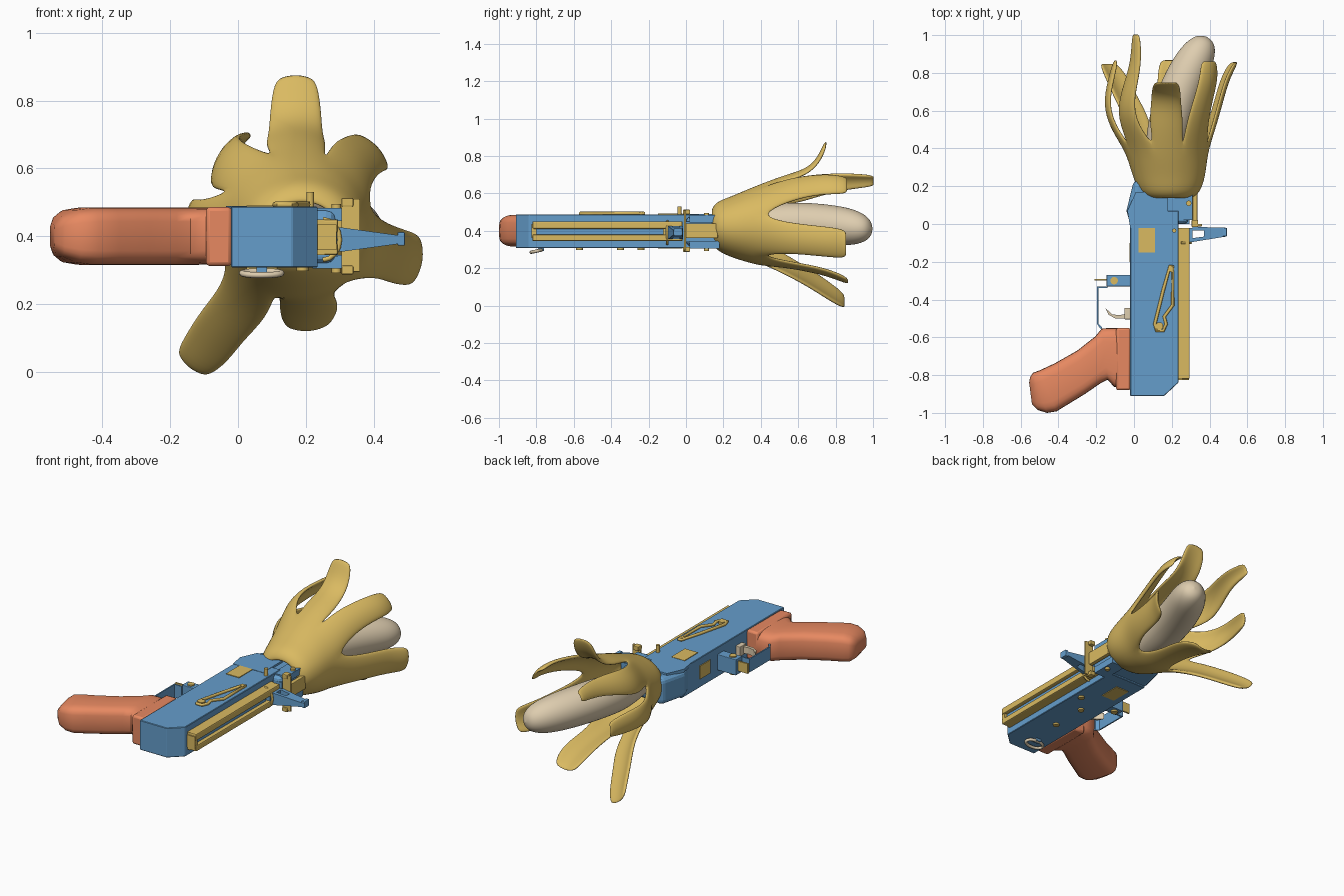
import bpy, bmesh, math
from mathutils import Vector

if "Cube" in bpy.data.objects:
    bpy.data.objects.remove(bpy.data.objects["Cube"])


def material(name, rgb):
    m = bpy.data.materials.new(name)
    m.diffuse_color = (*rgb, 1)
    m.use_nodes = True
    m.node_tree.nodes["Principled BSDF"].inputs["Base Color"].default_value = m.diffuse_color
    return m


BLUE = material("blue", (0.13, 0.34, 0.60))
GOLD = material("banana gold", (0.70, 0.49, 0.12))
ORANGE = material("orange", (0.80, 0.25, 0.12))
CREAM = material("cream", (0.73, 0.61, 0.43))


def finish(name, bm, mat, bevel=0, seg=2):
    bmesh.ops.recalc_face_normals(bm, faces=bm.faces[:])
    me = bpy.data.meshes.new(name)
    bm.to_mesh(me)
    bm.free()
    ob = bpy.data.objects.new(name, me)
    bpy.context.collection.objects.link(ob)
    me.materials.append(mat)
    if bevel:
        b = ob.modifiers.new("bevel", 'BEVEL')
        b.width, b.segments, b.limit_method = bevel, seg, 'ANGLE'
    return ob


def smooth(ob, angle=35):
    bpy.ops.object.select_all(action='DESELECT')
    ob.select_set(True)
    bpy.context.view_layer.objects.active = ob
    bpy.ops.object.shade_smooth_by_angle(angle=math.radians(angle))


def prism(name, pts, z0, z1, mat, bevel=0, seg=2):
    bm = bmesh.new()
    lo = [bm.verts.new((x, y, z0)) for x, y in pts]
    hi = [bm.verts.new((x, y, z1)) for x, y in pts]
    bm.faces.new(lo)
    bm.faces.new(hi)
    for i in range(len(pts)):
        j = (i + 1) % len(pts)
        bm.faces.new((lo[i], lo[j], hi[j], hi[i]))
    return finish(name, bm, mat, bevel, seg)


def box(name, x0, x1, y0, y1, z0, z1, mat, bevel=0):
    return prism(name, [(x0, y0), (x1, y0), (x1, y1), (x0, y1)], z0, z1, mat, bevel)


def disc(name, x, y, z0, z1, r, mat):
    pts = [(x + r * math.cos(i * math.tau / 16), y + r * math.sin(i * math.tau / 16)) for i in range(16)]
    smooth(prism(name, pts, z0, z1, mat))


def tube(name, pts, r, mat, cyclic=False, res=2, caps=True):
    """Round tube; points are (x, y, z) or (x, y, z, radius factor)."""
    cu = bpy.data.curves.new(name, 'CURVE')
    cu.dimensions, cu.bevel_depth, cu.bevel_resolution, cu.use_fill_caps = '3D', r, res, caps
    sp = cu.splines.new('POLY')
    sp.points.add(len(pts) - 1)
    sp.use_cyclic_u = cyclic
    for p, q in zip(sp.points, pts):
        p.co = (*q[:3], 1)
        p.radius = q[3] if len(q) > 3 else 1
    ob = bpy.data.objects.new(name, cu)
    bpy.context.collection.objects.link(ob)
    bpy.ops.object.select_all(action='DESELECT')
    ob.select_set(True)
    bpy.context.view_layer.objects.active = ob
    bpy.ops.object.convert(target='MESH')
    ob = bpy.context.view_layer.objects.active
    ob.data.materials.clear()
    ob.data.materials.append(mat)
    smooth(ob, 50)
    return ob


# receiver body with cut rear corner
prism("receiver", [(-.02, -.91), (.16, -.91), (.235, -.84), (.235, .07), (-.02, .07)], .308, .487, BLUE, .003, 1)
# flared barrel block that enters the peel
prism("barrel_block", [(-.02, .0), (-.04, .07), (.0, .235), (.29, .2), (.29, .0)], .318, .478, BLUE, .03, 3)
prism("top_cover", [(-.02, -.02), (-.035, .07), (.01, .17), (.18, .17), (.18, -.02)], .47, .489, BLUE)

# side blocks next to the barrel
for z0, z1 in ((.305, .345), (.445, .483)):
    box("barrel_side_rail", .22, .31, .02, .18, z0, z1, BLUE)
box("barrel_side_core", .22, .295, .0, .17, .34, .45, BLUE)
for z in (.30, .487):
    disc("barrel_pin", .29, .11, z - .008, z + .008, .014, GOLD)

# gold slide rail with blue groove on the right side
box("slide_base", .23, .255, -.82, -.02, .345, .45, GOLD)
for z0, z1 in ((.345, .38), (.41, .45)):
    box("slide_ridge", .245, .295, -.82, -.02, z0, z1, GOLD, .006)
box("slide_groove", .25, .272, -.80, -.12, .378, .412, BLUE)
box("slide_stop", .25, .292, -.11, -.03, .37, .42, BLUE)
box("slide_end", .23, .29, -.825, -.80, .36, .435, GOLD)

# sight bracket
box("clamp_plate", .305, .36, -.012, .0, .295, .51, GOLD, .003)
box("clamp_post", .31, .335, .0, .17, .36, .44, GOLD, .004)
for z in (.30, .50):
    box("clamp_foot", .305, .34, -.016, .022, z - .013, z + .013, GOLD, .004)
disc("sight_pin", .213, -.035, .48, .53, .011, GOLD)

# charging handle, tapering toward its tip
for n, pts in (("handle_base", [(.28, -.095), (.31, -.095), (.31, -.02), (.28, -.02)]),
               ("handle_rear_arm", [(.31, -.095), (.49, -.066), (.49, -.05), (.31, -.075)]),
               ("handle_front_arm", [(.31, -.035), (.49, -.035), (.49, -.02), (.31, -.015)]),
               ("handle_web", [(.37, -.083), (.47, -.066), (.47, -.022), (.37, -.02)])):
    arm = prism(n, pts, .355, .425, BLUE)
    for v in arm.data.vertices:
        v.co.z = .39 + (v.co.z - .39) * (1 - .7 * max(0, v.co.x - .31) / .18)
box("handle_tip", .47, .492, -.066, -.02, .372, .412, BLUE, .004)
tube("handle_loop", [(.25 + .05 * math.cos(a), -.1, .39 + .06 * math.sin(a))
                     for a in [math.pi * (i / 8 - .5) for i in range(9)]], .007, GOLD)

# inset plates on top, bottom and left side
box("top_plate", .025, .112, -.15, -.02, .48, .491, GOLD)
box("bottom_plate", .025, .112, -.15, -.02, .304, .315, GOLD)
box("left_plate", -.025, .0, -.2, -.1, .36, .44, GOLD)

# safety lever on the top face
tube("safety_lever", [(.19, -.225, .493), (.155, -.35, .493), (.11, -.53, .493), (.12, -.565, .493),
                      (.155, -.565, .493), (.17, -.53, .493), (.16, -.49, .493), (.205, -.43, .493),
                      (.205, -.225, .493)], .009, GOLD, True)
disc("lever_pivot", .135, -.54, .48, .503, .02, GOLD)
disc("lever_end", .198, -.24, .48, .503, .014, GOLD)
for x, y in ((.1, -.35), (.1, -.57), (.19, -.24)):
    disc("bottom_pin", x, y, .298, .315, .018, GOLD)

# sling ring under the rear
tube("sling_ring", [(.07 + .058 * math.cos(a), -.80 + .028 * math.sin(a), .291 + .006 * math.sin(a))
                    for a in [i * math.tau / 24 for i in range(24)]], .009, CREAM, True)
box("sling_mount", .055, .085, -.79, -.76, .292, .31, BLUE)

# pistol grip: rounded sections (front x, y, rear x, y, half thickness)
SECTIONS = [(-.06, -.55, -.06, -.872, .084), (-.11, -.55, -.105, -.862, .084), (-.17, -.553, -.14, -.825, .085),
            (-.205, -.595, -.18, -.845, .085), (-.30, -.67, -.26, -.90, .085), (-.42, -.738, -.35, -.955, .085),
            (-.50, -.775, -.41, -.992, .085), (-.535, -.788, -.46, -1.0, .078), (-.55, -.81, -.51, -.985, .06),
            (-.555, -.84, -.54, -.955, .035)]
bm = bmesh.new()
rings = []
for fx, fy, rx, ry, hz in SECTIONS:
    ring = []
    for i in range(24):
        c, s = math.cos(i * math.tau / 24), math.sin(i * math.tau / 24)
        u, w = (math.copysign(abs(q) ** .5, q) for q in (c, s))
        ring.append(bm.verts.new(((fx + rx) / 2 + (fx - rx) / 2 * u, (fy + ry) / 2 + (fy - ry) / 2 * u, .4 + hz * w)))
    rings.append(ring)
for lo, hi in zip(rings, rings[1:]):
    for i in range(24):
        bm.faces.new((lo[i], lo[(i + 1) % 24], hi[(i + 1) % 24], hi[i]))
bm.faces.new(rings[0])
bm.faces.new(rings[-1])
smooth(finish("grip", bm, ORANGE), 60)
smooth(box("grip_collar", -.095, -.018, -.88, -.55, .312, .486, ORANGE, .012), 50)

# trigger group
box("guard_front_block", -.145, -.02, -.33, -.27, .35, .445, BLUE, .003)
box("guard_bow", -.195, -.187, -.53, -.335, .36, .44, BLUE)
box("guard_top", -.195, -.14, -.338, -.33, .36, .44, BLUE)
prism("guard_corner", [(-.195, -.53), (-.187, -.53), (-.17, -.545), (-.17, -.555), (-.18, -.552)], .36, .44, BLUE)
disc("guard_bolt", -.105, -.30, .34, .452, .02, GOLD)
box("release_tab", -.21, -.14, -.30, -.29, .37, .43, GOLD)
box("trigger_root", -.05, -.02, -.505, -.445, .37, .43, CREAM, .003)
prism("trigger", [(-.04, -.475), (-.08, -.483), (-.115, -.478), (-.152, -.445),
                  (-.135, -.48), (-.10, -.50), (-.04, -.50)], .38, .42, CREAM)

# banana fruit
fruit = tube("banana_fruit", [(.15, .22, .42, .7), (.16, .4, .43, 1.1), (.19, .55, .44, 1.18), (.24, .70, .435, 1.17),
                              (.3, .83, .425, 1.1), (.345, .91, .415, .95), (.37, .96, .41, .7),
                              (.38, .985, .41, .4), (.383, .992, .41, .005)], .1, CREAM, res=4, caps=False)
fruit.modifiers.new("subsurf", 'SUBSURF').levels = 2

# peel: shared cup rings (y, cx, cz, rx, rz), then seven petals growing from the last ring
RINGS = [(.14, .19, .425, .10, .075), (.165, .19, .425, .15, .122), (.24, .187, .42, .18, .152),
         (.32, .18, .425, .197, .182), (.40, .172, .43, .217, .21)]
# start angle, facing angle, then path points (x, y, z, width)
PETALS = [(15, 42, [(.35, .54, .63, .165), (.385, .68, .655, .145), (.41, .78, .66, .14), (.405, .865, .65, .115)]),
          (68, 90, [(.17, .53, .69, .185), (.17, .64, .72, .16), (.17, .71, .78, .155), (.17, .75, .88, .13)]),
          (107, 150, [(-.065, .56, .62, .17), (-.045, .70, .65, .14), (.005, .85, .67, .10), (.005, 1.01, .67, .07)]),
          (150, 178, [(-.125, .52, .435, .14), (-.155, .64, .45, .125), (-.13, .76, .445, .12), (-.10, .87, .44, .09)]),
          (203, 232, [(.01, .55, .195, .165), (-.06, .68, .12, .155), (-.10, .77, .06, .15), (-.145, .85, .01, .12)]),
          (253, 273, [(.2, .54, .21, .155), (.21, .7, .18, .175), (.21, .8, .15, .17), (.205, .87, .12, .13)]),
          (310, 351, [(.43, .53, .36, .17), (.47, .68, .345, .165), (.50, .78, .335, .165), (.545, .86, .325, .155)])]
bm = bmesh.new()
angles = []
for k, p in enumerate(PETALS):
    end = PETALS[k + 1][0] if k < 6 else 375
    angles += [math.radians(p[0] + (end - p[0]) * i / 4) for i in range(4)]
n = len(angles)
rows = [[bm.verts.new((cx + rx * math.cos(a), y, cz + rz * math.sin(a))) for a in angles]
        for y, cx, cz, rx, rz in RINGS]
for lo, hi in zip(rows, rows[1:]):
    for i in range(n):
        bm.faces.new((lo[i], lo[(i + 1) % n], hi[(i + 1) % n], hi[i]))
for k, (_, face, path) in enumerate(PETALS):
    f = math.radians(face)
    out, side = Vector((math.cos(f), 0, math.sin(f))), Vector((-math.sin(f), 0, math.cos(f)))
    last = [rows[-1][(4 * k + i) % n] for i in range(5)]
    for x, y, z, w in path:
        row = []
        for i in range(5):
            t = i / 2 - 1
            row.append(bm.verts.new(Vector((x, y, z)) + side * t * w / 2 - out * t * t * w * .14))
        for i in range(4):
            bm.faces.new((last[i], last[i + 1], row[i + 1], row[i]))
        last = row
peel = finish("banana_peel", bm, GOLD)
s = peel.modifiers.new("solidify", 'SOLIDIFY')
s.thickness, s.offset = .02, 0
peel.modifiers.new("subsurf", 'SUBSURF').levels = 2
for ob in (peel, fruit):
    ob.data.polygons.foreach_set("use_smooth", [True] * len(ob.data.polygons))
